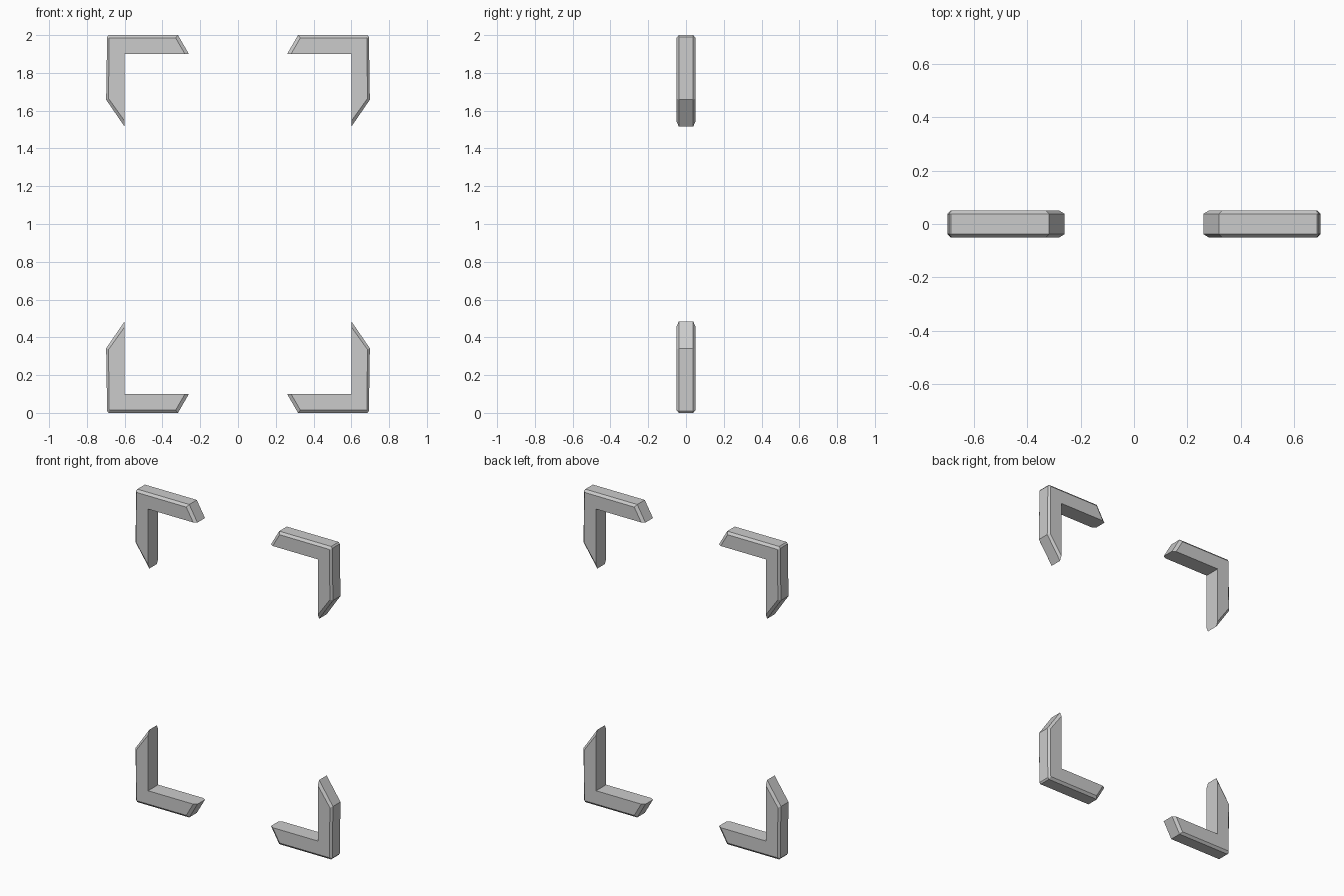
import bpy, bmesh

if "Cube" in bpy.data.objects:
    bpy.data.objects.remove(bpy.data.objects["Cube"])

# L-shaped bracket outline (x, z) for the lower right corner
OUTLINE = [(0.60, 0.485), (0.60, 0.10), (0.26, 0.10), (0.318, 0.0),
           (0.685, 0.0), (0.693, 0.010), (0.698, 0.342)]
# Same outline pulled in along the outer edges for the front and back faces
INSET = [(0.60, 0.455), (0.60, 0.10), (0.281, 0.10), (0.33, 0.015),
         (0.680, 0.015), (0.683, 0.018), (0.685, 0.336)]
LAYERS = [(-0.051, INSET), (-0.038, OUTLINE), (0.038, OUTLINE), (0.051, INSET)]


def corner_bracket(name, sx, top):
    bm = bmesh.new()
    rings = [[bm.verts.new((sx * x, y, 2 - z if top else z)) for x, z in pts]
             for y, pts in LAYERS]
    # Front and back faces
    bm.faces.new(rings[0])
    bm.faces.new(rings[-1][::-1])
    # Chamfers and edge walls
    n = len(OUTLINE)
    for a, b in zip(rings, rings[1:]):
        for i in range(n):
            j = (i + 1) % n
            bm.faces.new((a[i], b[i], b[j], a[j]))
    bmesh.ops.recalc_face_normals(bm, faces=bm.faces)
    mesh = bpy.data.meshes.new(name)
    bm.to_mesh(mesh)
    bm.free()
    bpy.context.collection.objects.link(bpy.data.objects.new(name, mesh))


# Four mirrored corners of the frame
for side, sx in (("right", 1), ("left", -1)):
    for level, top in (("lower", False), ("upper", True)):
        corner_bracket(f"{level}_{side}_corner_bracket", sx, top)
